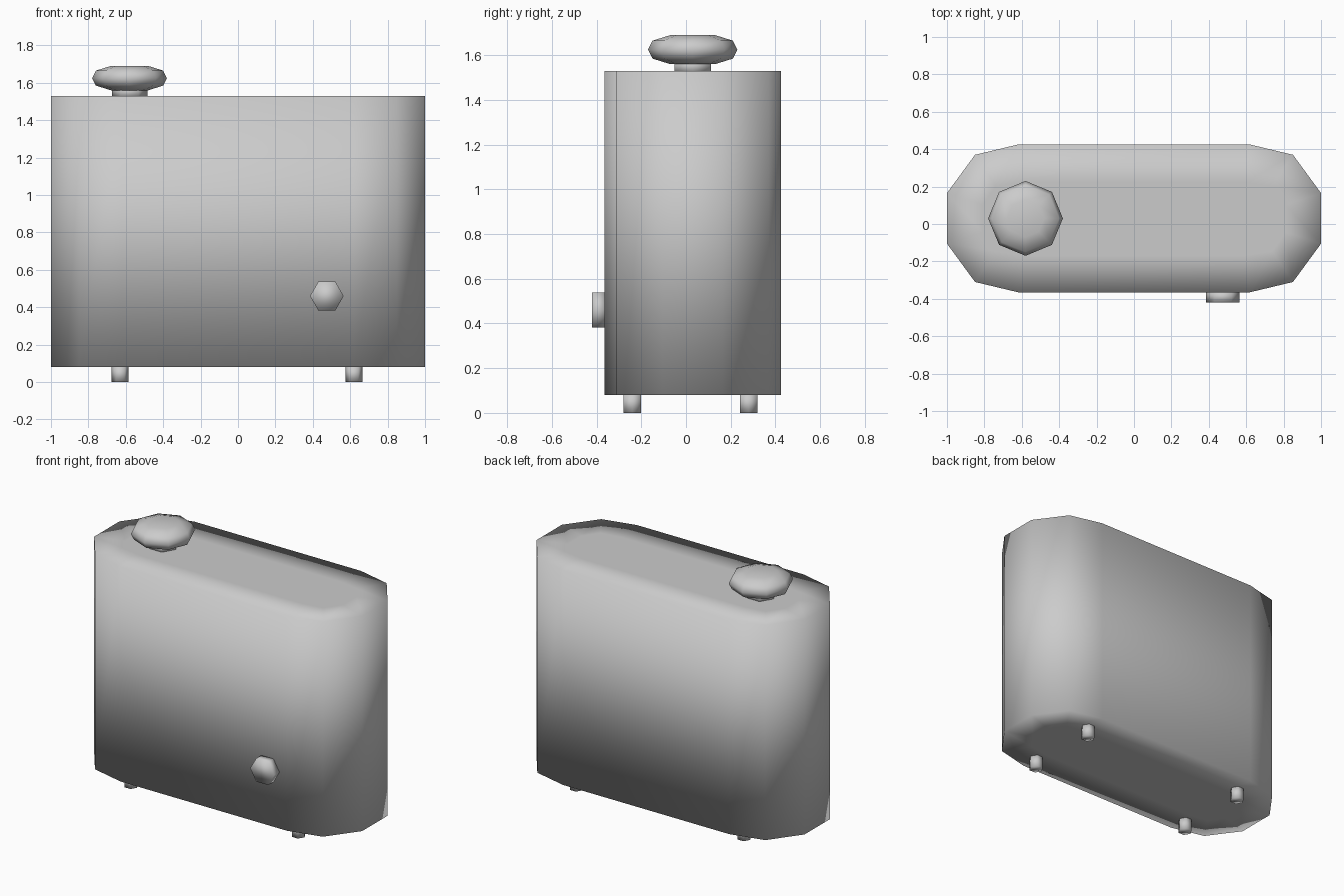
import bpy, bmesh
from math import cos, sin, tau
from mathutils import Matrix, Vector

cube = bpy.data.objects.get("Cube")
if cube:
    bpy.data.objects.remove(cube, do_unlink=True)

grey = bpy.data.materials.new("plain_grey")
grey.use_nodes = True
colour = (0.6, 0.6, 0.6, 1)
grey.diffuse_color = colour
grey.node_tree.nodes["Principled BSDF"].inputs["Base Color"].default_value = colour

MID_Y = 0.03


def add_part(name, rings, inset=0.0, matrix=Matrix()):
    """Skin matching rings of points, cap both ends, and shade smooth."""
    bm = bmesh.new()
    loops = [[bm.verts.new(matrix @ Vector(p)) for p in ring] for ring in rings]
    n = len(loops[0])
    for low, high in zip(loops, loops[1:]):
        for i in range(n):
            j = (i + 1) % n
            bm.faces.new((low[i], low[j], high[j], high[i]))
    caps = [bm.faces.new(loops[0][::-1]), bm.faces.new(loops[-1])]
    bmesh.ops.recalc_face_normals(bm, faces=bm.faces[:])
    if inset:
        bmesh.ops.inset_individual(bm, faces=caps, thickness=inset)
    for face in bm.faces:
        face.smooth = True
    mesh = bpy.data.meshes.new(name)
    bm.to_mesh(mesh)
    bm.free()
    mesh.materials.append(grey)
    obj = bpy.data.objects.new(name, mesh)
    bpy.context.collection.objects.link(obj)
    return obj


def ring(radius, z, sides):
    return [(radius * cos(tau * i / sides), radius * sin(tau * i / sides), z)
            for i in range(sides)]


# Tank body: a rounded slab, from one quarter outline mirrored twice
quarter = [(1.0, 0.135), (0.85, 0.34), (0.62, 0.395)]
half = quarter + [(-x, y) for x, y in reversed(quarter)]
outline = half + [(-x, -y) for x, y in half]
add_part("body", [[(x, y + MID_Y, z) for x, y in outline] for z in (0.08, 1.53)],
         inset=0.2)

# Filler neck and faceted cap
cap_place = Matrix.Translation((-0.58, MID_Y, 0))
add_part("neck", [ring(0.095, z, 6) for z in (1.52, 1.58)], matrix=cap_place)
cap_profile = [(0.10, 1.56), (0.18, 1.585), (0.2, 1.625), (0.18, 1.665), (0.10, 1.69)]
add_part("cap", [ring(r, z, 8) for r, z in cap_profile], matrix=cap_place)

# Six-sided outlet on the front
outlet_place = Matrix.Translation((0.475, -0.36, 0.46)) @ Matrix.Rotation(tau / 4, 4, "X")
add_part("outlet", [ring(0.09, z, 6) for z in (0, 0.06)], matrix=outlet_place)

# Four short feet
for side, x in (("right", -0.63), ("left", 0.62)):
    for end, y in (("front", -0.24), ("back", 0.28)):
        add_part(f"foot_{end}_{side}", [ring(0.045, z, 6) for z in (0, 0.085)],
                 matrix=Matrix.Translation((x, y, 0)))
